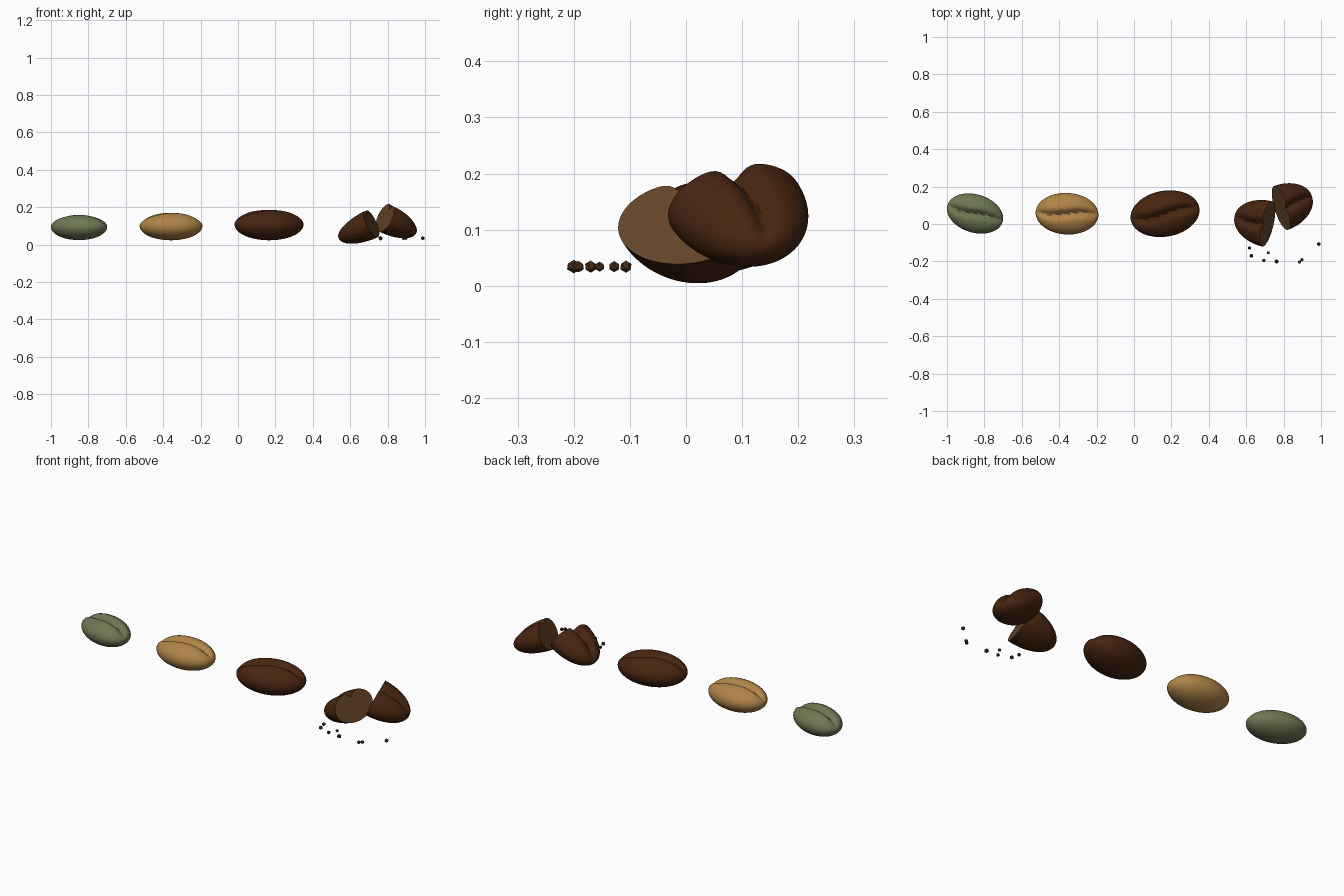
import bpy, bmesh, math
from mathutils import Vector, Euler

if "Cube" in bpy.data.objects:
    bpy.data.objects.remove(bpy.data.objects["Cube"])


def material(name, rgb):
    m = bpy.data.materials.new(name)
    m.diffuse_color = (*rgb, 1)
    m.use_nodes = True
    m.node_tree.nodes["Principled BSDF"].inputs["Base Color"].default_value = m.diffuse_color
    return m


GREEN = material("raw green", (0.155, 0.185, 0.085))
TAN = material("light roast tan", (0.43, 0.225, 0.065))
DARK = material("dark roast brown", (0.062, 0.018, 0.005))
INSIDE = material("cut inside brown", (0.127, 0.058, 0.022))
CRUMB = material("crumb brown", (0.085, 0.033, 0.011))


def bean_point(theta, phi, a, b, c):
    """Ellipsoid point with a wavy crease pressed into the top."""
    x, r = -math.cos(theta), math.sin(theta)
    y, z = r * math.sin(phi), r * math.cos(phi)
    px, py, pz = x * a, y * b, z * c
    if z > 0:
        crease = 0.09 * b * math.sin(math.pi * x)
        d = (py - crease) / (0.17 * b)
        pz -= 0.42 * c * r ** 0.7 * min(1, z * 1.5) * math.exp(-abs(d) ** 1.5)
    return Vector((px, py, pz))


def bean(name, loc, size, rot, mat, keep=0):
    """Whole bean (keep=0) or one broken half (keep=-1 left, +1 right)."""
    rings, sides = 48, 96
    bm = bmesh.new()
    rows = [[bm.verts.new(bean_point(math.pi * i / rings, 2 * math.pi * j / sides, *size))
             for j in range(sides)] for i in range(1, rings)]
    for r0, r1 in zip(rows, rows[1:]):
        for j in range(sides):
            k = (j + 1) % sides
            bm.faces.new((r0[j], r0[k], r1[k], r1[j]))
    for row, x in ((rows[0], -size[0]), (rows[-1], size[0])):
        tip = bm.verts.new((x, 0, 0))
        for j in range(sides):
            bm.faces.new((row[j], row[(j + 1) % sides], tip))
    if keep:
        # break the bean across the middle and cap the break
        geom = bm.verts[:] + bm.edges[:] + bm.faces[:]
        cut = bmesh.ops.bisect_plane(bm, geom=geom, plane_co=(0, 0, 0), plane_no=(1, 0, 0),
                                     clear_outer=keep < 0, clear_inner=keep > 0)
        edges = [e for e in bm.edges if e.is_boundary]
        cap = bmesh.ops.contextual_create(bm, geom=edges)["faces"]
        for f in cap:
            f.material_index = 1
        bmesh.ops.triangulate(bm, faces=cap)
    bmesh.ops.recalc_face_normals(bm, faces=bm.faces)
    me = bpy.data.meshes.new(name)
    bm.to_mesh(me)
    bm.free()
    me.materials.append(mat)
    if keep:
        me.materials.append(INSIDE)
    ob = bpy.data.objects.new(name, me)
    ob.location = loc
    ob.rotation_euler = Euler([math.radians(v) for v in rot])
    bpy.context.collection.objects.link(ob)
    bpy.ops.object.select_all(action='DESELECT')
    ob.select_set(True)
    bpy.context.view_layer.objects.active = ob
    bpy.ops.object.shade_smooth_by_angle(angle=math.radians(50))
    return ob


# Three whole beans, raw to dark
bean("raw_bean", (-0.85, 0.056, 0.094), (0.154, 0.102, 0.070), (0, 0, -17), GREEN)
bean("light_roast_bean", (-0.358, 0.055, 0.099), (0.168, 0.111, 0.076), (0, 0, -3), TAN)
bean("dark_roast_bean", (0.166, 0.055, 0.107), (0.186, 0.1225, 0.084), (0, 0, 10), DARK)

# Broken bean in two tilted halves
bean("broken_half_left", (0.713, 0.0, 0.113), (0.195, 0.124, 0.081), (4, -24, -14), DARK, -1)
bean("broken_half_right", (0.786, 0.086, 0.144), (0.192, 0.124, 0.081), (10, 25, 20), DARK, 1)

# Crumbs in front of the broken bean: x, y, radius
crumbs = [(0.617, -0.128, 0.010), (0.628, -0.170, 0.011), (0.694, -0.195, 0.010),
          (0.718, -0.154, 0.009), (0.762, -0.200, 0.012), (0.885, -0.203, 0.010),
          (0.898, -0.191, 0.010), (0.988, -0.107, 0.011)]
for i, (x, y, r) in enumerate(crumbs):
    bpy.ops.mesh.primitive_ico_sphere_add(subdivisions=1, radius=r, location=(x, y, 0.034))
    ob = bpy.context.object
    ob.name = f"crumb_{i + 1}"
    ob.rotation_euler.z = i * 0.8
    ob.data.materials.append(CRUMB)
